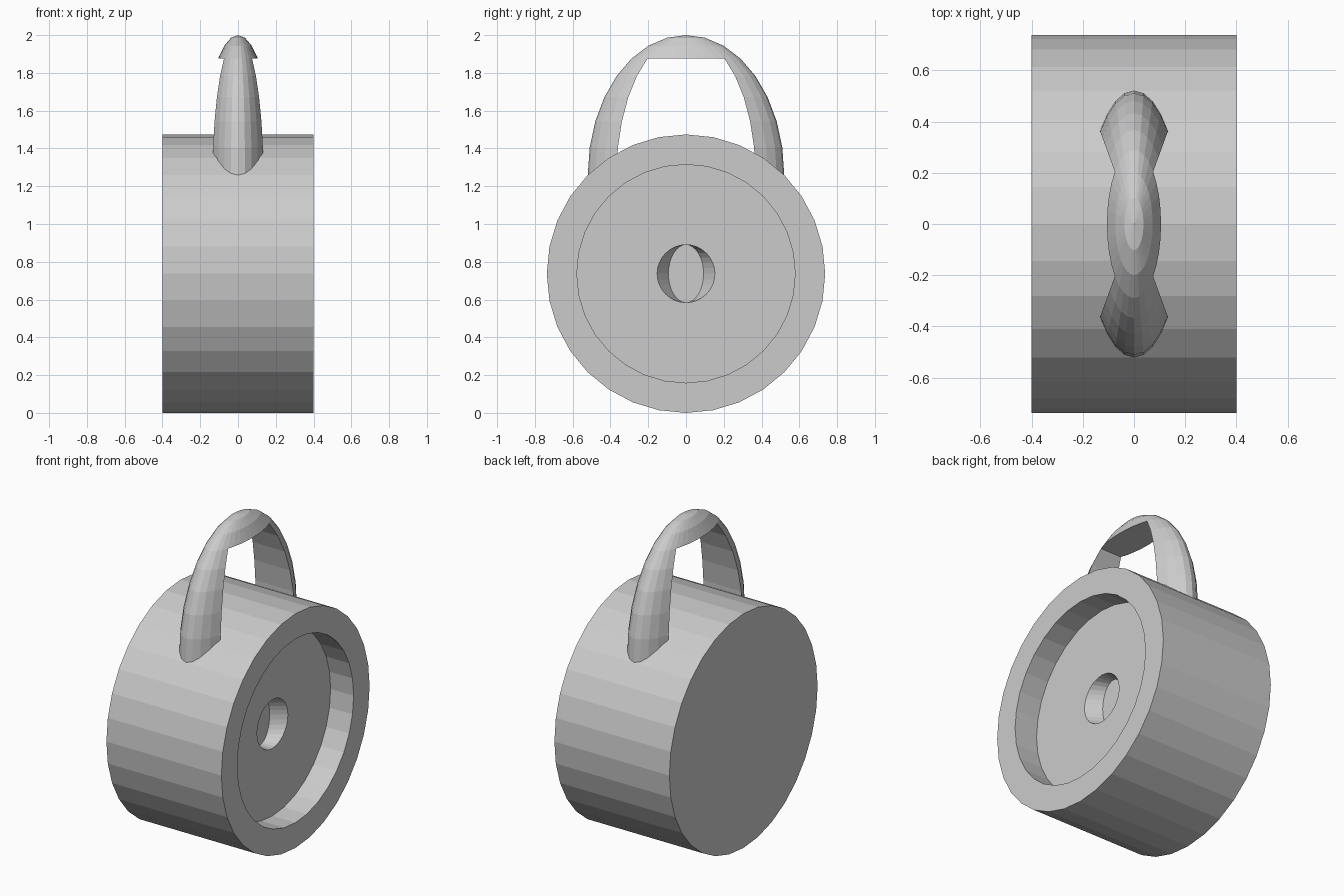
import bpy
import bmesh
from math import sin, cos, pi

SIDES = 32

cube = bpy.data.objects.get("Cube")
if cube:
    bpy.data.objects.remove(cube, do_unlink=True)

GREY = (0.6, 0.6, 0.6, 1.0)
grey = bpy.data.materials.new("plain_grey")
grey.use_nodes = True
grey.diffuse_color = GREY
grey.node_tree.nodes["Principled BSDF"].inputs["Base Color"].default_value = GREY


def finish(bm, name):
    bmesh.ops.recalc_face_normals(bm, faces=bm.faces)
    mesh = bpy.data.meshes.new(name)
    bm.to_mesh(mesh)
    bm.free()
    mesh.materials.append(grey)
    obj = bpy.data.objects.new(name, mesh)
    bpy.context.collection.objects.link(obj)
    return obj


def angle(k):
    return 2 * pi * k / SIDES


# Drum body: rings along x, with a round recess and a tapering centre hole
def build_body():
    centre_z, radius, recess, hole = 0.737, 0.737, 0.578, 0.153
    # x position, y radius, z radius
    profile = [
        (-0.4, radius, radius),
        (0.4, radius, radius),
        (0.4, recess, recess),
        (0.24, recess, recess),
        (0.24, hole, hole),
        (0.155, 0.093, hole),
    ]
    bm = bmesh.new()
    rings = [[bm.verts.new((x, ry * cos(angle(k)), centre_z + rz * sin(angle(k))))
              for k in range(SIDES)] for x, ry, rz in profile]
    for a, b in zip(rings, rings[1:]):
        for k in range(SIDES):
            n = (k + 1) % SIDES
            bm.faces.new((a[k], a[n], b[n], b[k]))
    bm.faces.new(rings[0])
    bm.faces.new(rings[-1])
    finish(bm, "drum_body")


# Arched handle: a slim ellipsoid shell with its middle opened below the crown
def build_handle():
    half_x, half_y, half_z, centre_z = 0.19, 0.52, 0.74, 1.26
    crown, last, spread = 3, 9, 4
    bm = bmesh.new()
    pole = bm.verts.new((0, 0, centre_z + half_z))
    rings = {}
    for i in range(1, last + 1):
        s, z = sin(pi * i / 16), centre_z + half_z * cos(pi * i / 16)
        for k in range(SIDES):
            off = min(k % 16, 16 - k % 16)
            if i <= crown or off <= spread:
                rings[i, k] = bm.verts.new(
                    (half_x * s * sin(angle(k)), half_y * s * cos(angle(k)), z))

    # Crown and the outer skin of both legs
    for k in range(SIDES):
        n = (k + 1) % SIDES
        bm.faces.new((pole, rings[1, k], rings[1, n]))
        for i in range(1, last):
            corners = [(i, k), (i + 1, k), (i + 1, n), (i, n)]
            if all(c in rings for c in corners):
                bm.faces.new([rings[c] for c in corners])

    # Inner faces and feet of the legs
    for mid in (0, SIDES // 2):
        ks = [(mid + d) % SIDES for d in range(-spread, spread + 1)]
        for i in range(crown, last):
            bm.faces.new((rings[i, ks[0]], rings[i, ks[-1]],
                          rings[i + 1, ks[-1]], rings[i + 1, ks[0]]))
        bm.faces.new([rings[last, k] for k in ks])

    # Flat underside of the crown
    bm.faces.new([rings[crown, k] for k in range(SIDES)
                  if min(k % 16, 16 - k % 16) >= spread])
    finish(bm, "arched_handle")


build_body()
build_handle()
